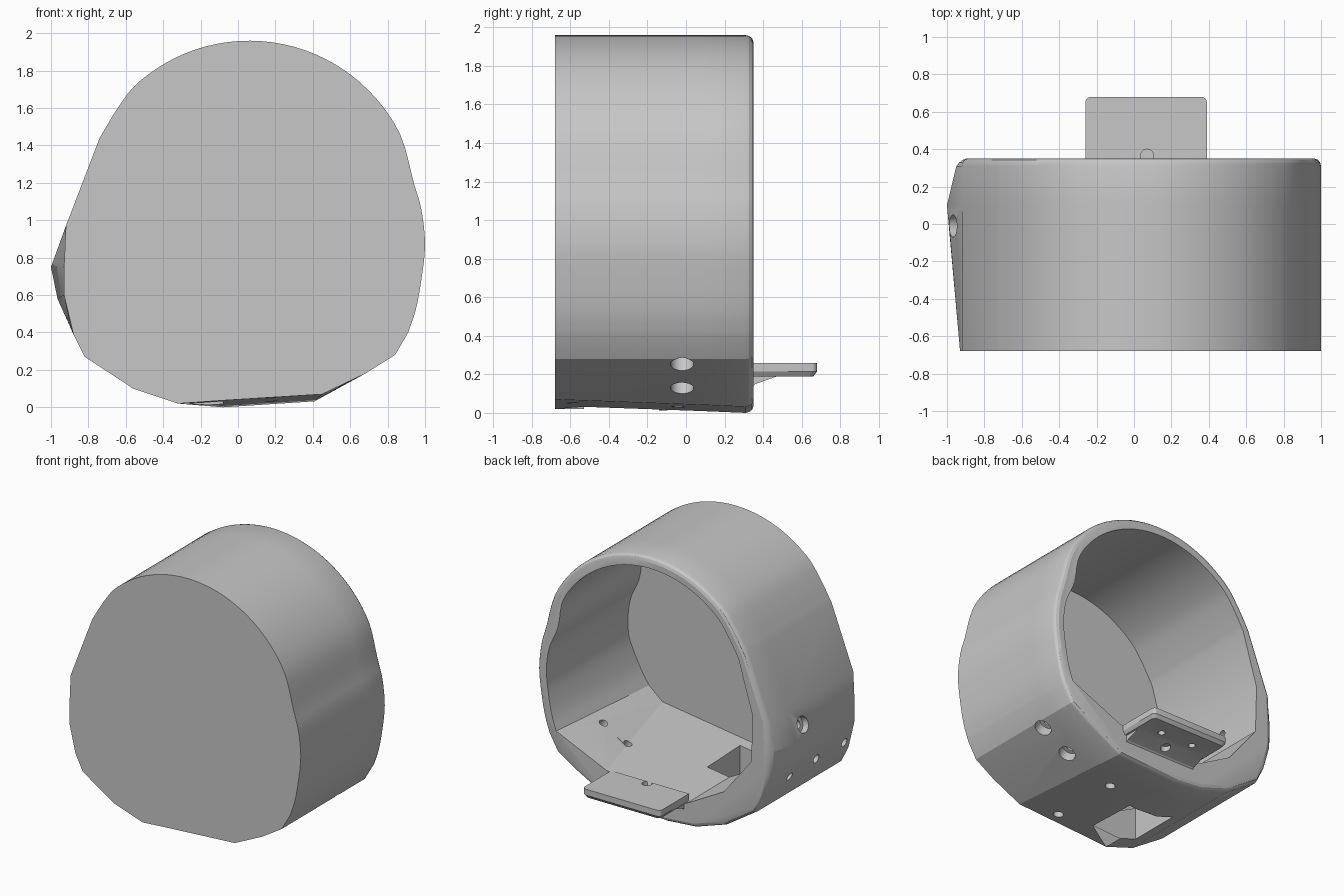
import bpy, bmesh, math
from mathutils import Vector

if "Cube" in bpy.data.objects:
    bpy.data.objects.remove(bpy.data.objects["Cube"])

grey = bpy.data.materials.new("light grey")
grey.diffuse_color = (0.57, 0.57, 0.57, 1)
grey.use_nodes = True
grey.node_tree.nodes["Principled BSDF"].inputs["Base Color"].default_value = grey.diffuse_color


def make(name, bm):
    bmesh.ops.recalc_face_normals(bm, faces=bm.faces[:])
    me = bpy.data.meshes.new(name)
    bm.to_mesh(me)
    bm.free()
    me.materials.append(grey)
    ob = bpy.data.objects.new(name, me)
    bpy.context.collection.objects.link(ob)
    return ob


def loft(name, sections):
    """Closed solid through (y, outline) sections of equal point count."""
    bm = bmesh.new()
    rings = [[bm.verts.new((x, y, z)) for x, z in pts] for y, pts in sections]
    n = len(rings[0])
    for a, b in zip(rings, rings[1:]):
        for i in range(n):
            bm.faces.new((a[i], a[(i + 1) % n], b[(i + 1) % n], b[i]))
    bm.faces.new(rings[0])
    bm.faces.new(rings[-1])
    return make(name, bm)


def box(name, x, y, z):
    return loft(name, [(v, [(x[0], z[0]), (x[1], z[0]), (x[1], z[1]), (x[0], z[1])]) for v in y])


def rod(name, centre, direction, r, length):
    bm = bmesh.new()
    bmesh.ops.create_cone(bm, cap_ends=True, segments=24, radius1=r, radius2=r, depth=length)
    bm.transform(Vector(direction).to_track_quat('Z', 'Y').to_matrix().to_4x4())
    bmesh.ops.translate(bm, verts=bm.verts[:], vec=centre)
    return make(name, bm)


def combine(target, tool, op='DIFFERENCE'):
    m = target.modifiers.new(op.lower(), 'BOOLEAN')
    m.operation, m.object, m.solver = op, tool, 'EXACT'
    bpy.context.view_layer.objects.active = target
    bpy.ops.object.modifier_apply(modifier=m.name)
    bpy.data.objects.remove(tool)


def smooth_curve(pts, steps):
    """Catmull-Rom interpolation through open points."""
    p = [Vector(q) for q in pts]
    p = [p[0] * 2 - p[1]] + p + [p[-1] * 2 - p[-2]]
    out = []
    for a, b, c, d in zip(p, p[1:], p[2:], p[3:]):
        for k in range(steps):
            t = k / steps
            out.append(0.5 * (2 * b + (c - a) * t + (2 * a - 5 * b + 4 * c - d) * t * t
                              + (3 * b - a - 3 * c + d) * t ** 3))
    return [tuple(v) for v in out] + [tuple(p[-2])]


# Outer outline: smooth dome, faceted base
arc = [(0.06 + 0.9 * math.cos(math.radians(a)), 1.06 + 0.9 * math.sin(math.radians(a)))
       for a in range(26, 132, 15)]
dome = smooth_curve([(0.91, 0.40), (0.95, 0.52), (0.98, 0.68), (1.0, 0.87), (0.98, 1.06), (0.94, 1.20)]
                    + arc + [(-0.64, 1.605), (-0.74, 1.44)], 4)
front = dome + [(-0.92, 0.97), (-0.93, 0.75), (-0.93, 0.60), (-0.88, 0.39), (-0.82, 0.27), (-0.56, 0.10),
                (-0.32, 0.02), (-0.08, 0.037), (0.45, 0.07), (0.68, 0.18), (0.84, 0.28)]


def outline(bulge, t):
    """Bulge the left side, and lower the base by t."""
    pts = list(front)
    k = len(dome)
    pts[k + 1] = (-0.93 - bulge, 0.75)
    pts[k + 2] = (-0.93 - bulge * 0.5, 0.58)
    pts[k + 7] = (-0.08, 0.037 - 0.037 * t)
    pts[k + 8] = (0.45 - 0.04 * t, 0.07 - 0.038 * t)
    return pts


def shrink(pts, d):
    return [(x * (1 - d), 0.95 + (z - 0.95) * (1 - d)) for x, z in pts]


body = loft("housing", [(-0.68, front), (0.1, outline(0.07, 0.76)), (0.31, outline(0.02, 1)),
                        (0.328, shrink(outline(0.01, 1), 0.005)), (0.343, shrink(outline(0, 1), 0.016)),
                        (0.35, shrink(outline(0, 1), 0.035))])

# Open cavity, its floor corner closing in toward the front wall
wall = [(x - 0.03 * math.exp(-((z - 1.25) / 0.14) ** 2) if x > 0 else x, z) for x, z in shrink(dome, 0.08)]
left = [(-0.80, 1.0), (-0.79, 0.65), (-0.56, 0.36)]
rim = wall + left + [(-0.25, 0.19), (0.42, 0.26)]
deep = [(x - 0.3 * max(0, 0.76 - z) if x > 0 else x, z) for x, z in wall] + left + [(-0.28, 0.22), (0.63, 0.35)]
combine(body, loft("cavity_cutter", [(-0.62, deep), (0.35, rim), (0.6, rim)]))

# Opening through the floor
combine(body, box("floor_opening", (-0.46, -0.08), (-0.53, -0.14), (-0.1, 0.5)))

# Rear tab with rounded corners
bm = bmesh.new()
r = 0.03
plan = [(-0.26, 0.335), (0.39, 0.335)]
for cx, cy, a0 in [(0.36, 0.65, 0), (-0.23, 0.65, 90)]:
    for k in range(5):
        a = math.radians(a0 + 22.5 * k)
        plan.append((cx + r * math.cos(a), cy + r * math.sin(a)))
rings = []
for z, s in ((0.19, 0.95), (0.215, 1), (0.26, 1)):
    rings.append([bm.verts.new((0.065 + (x - 0.065) * s, y if y < 0.34 else 0.3 + (y - 0.3) * s, z))
                  for x, y in plan])
for a, b in zip(rings, rings[1:]):
    for i in range(len(a)):
        j = (i + 1) % len(a)
        bm.faces.new((a[i], a[j], b[j], b[i]))
bm.faces.new(rings[0])
bm.faces.new(rings[-1])
combine(body, make("tab", bm), 'UNION')

# Sloped gusset under the tab
combine(body, loft("gusset", [(y, [(-0.23, z), (0.36, z), (0.36, 0.22), (-0.23, 0.22)])
                              for y, z in ((0.325, 0.12), (0.36, 0.15), (0.48, 0.192))]), 'UNION')

# Screw holes: (centre, direction, radius, length)
holes = [((-0.97, -0.01, 0.84), (-0.95, 0, 0.3), 0.06, 0.10),
         ((-0.97, -0.01, 0.84), (-0.95, 0, 0.3), 0.03, 0.5),
         ((0.18, -0.04, 0.03), (0, 0, 1), 0.035, 0.16),
         ((0.18, -0.59, 0.03), (0, 0, 1), 0.035, 0.16),
         ((0.07, 0.365, 0.26), (0, 0, 1), 0.035, 0.1),
         ((0.07, 0.42, 0.15), (0, 0, 1), 0.035, 0.1),
         ((0.20, 0.53, 0.19), (0, 0, 1), 0.025, 0.1),
         ((-0.07, 0.53, 0.19), (0, 0, 1), 0.025, 0.1)]
for c, d in (((0.79, -0.02, 0.26), (0.53, 0, -0.85)), ((0.58, -0.02, 0.13), (0.43, 0, -0.90))):
    holes += [(c, d, 0.06, 0.14), (c, d, 0.03, 0.7)]
holes += [((-0.90, y, 0.46), (-0.93, 0, -0.37), 0.032, 0.16) for y in (0.06, -0.27, -0.60)]
for c, d, rad, ln in holes:
    combine(body, rod("hole_cutter", c, d, rad, ln))

# Smooth dome, crisp facets
bpy.ops.object.select_all(action='DESELECT')
body.select_set(True)
bpy.context.view_layer.objects.active = body
bpy.ops.object.shade_smooth_by_angle(angle=math.radians(20))
